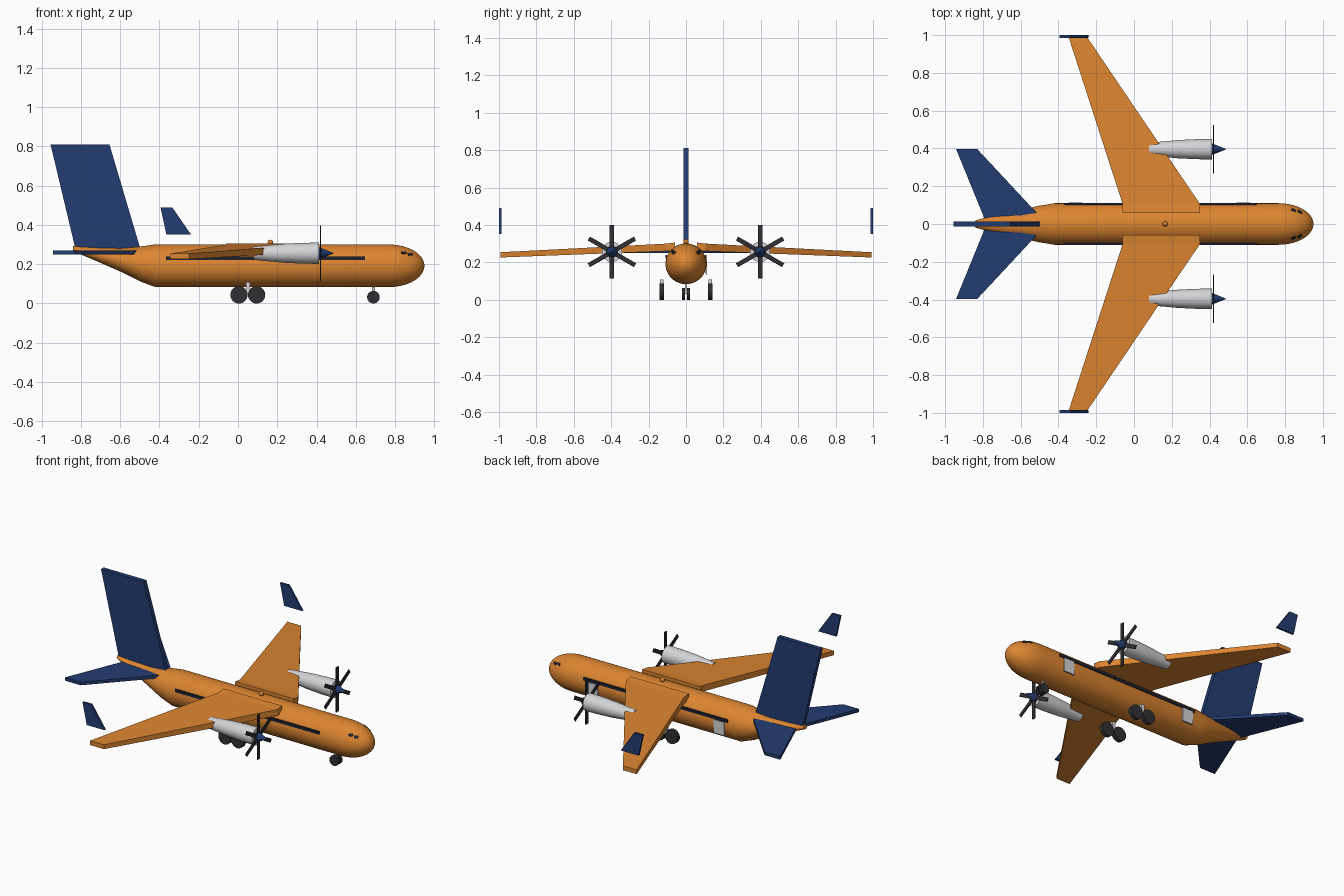
import bpy, bmesh, math
from mathutils import Vector, Matrix

if "Cube" in bpy.data.objects:
    bpy.data.objects.remove(bpy.data.objects["Cube"])


def material(name, r, g, b):
    m = bpy.data.materials.new(name)
    m.diffuse_color = (r, g, b, 1)
    m.use_nodes = True
    m.node_tree.nodes["Principled BSDF"].inputs["Base Color"].default_value = m.diffuse_color
    return m


ORANGE = material("orange paint", 0.72, 0.235, 0.03)
NAVY = material("navy paint", 0.016, 0.045, 0.165)
GREY = material("light grey metal", 0.66, 0.66, 0.68)
RUBBER = material("dark rubber", 0.03, 0.03, 0.034)
GLASS = material("dark glass", 0.012, 0.016, 0.03)


def finish(name, bm, mat, smooth=False):
    bmesh.ops.recalc_face_normals(bm, faces=bm.faces)
    me = bpy.data.meshes.new(name)
    bm.to_mesh(me)
    bm.free()
    me.materials.append(mat)
    ob = bpy.data.objects.new(name, me)
    bpy.context.collection.objects.link(ob)
    if smooth:
        bpy.ops.object.select_all(action='DESELECT')
        ob.select_set(True)
        bpy.context.view_layer.objects.active = ob
        bpy.ops.object.shade_smooth_by_angle(angle=math.radians(35))
    return ob


def loft(name, rings, mat, smooth=False):
    """Skin closed rings of points and cap both ends."""
    bm = bmesh.new()
    vs = [[bm.verts.new(p) for p in ring] for ring in rings]
    n = len(vs[0])
    for a, b in zip(vs, vs[1:]):
        for i in range(n):
            bm.faces.new((a[i], a[(i + 1) % n], b[(i + 1) % n], b[i]))
    bm.faces.new(vs[0])
    bm.faces.new(vs[-1])
    return finish(name, bm, mat, smooth)


def tube(name, stations, mat, y=0, sides=32):
    """Stations along x: (x, centre z, half width, half height)."""
    ang = [2 * math.pi * i / sides for i in range(sides)]
    return loft(name, [[(x, y + ry * math.cos(a), z + rz * math.sin(a)) for a in ang]
                       for x, z, ry, rz in stations], mat, True)


def plate(name, outline, y0, y1, mat):
    """Extrude an x-z outline between two y values."""
    return loft(name, [[(x, y, z) for x, z in outline] for y in (y0, y1)], mat)


def box(name, centre, size, mat, rot=Matrix()):
    bm = bmesh.new()
    bmesh.ops.create_cube(bm, size=1, matrix=Matrix.Translation(centre) @ rot @ Matrix.Diagonal((*size, 1)))
    return finish(name, bm, mat)


def wheel(name, x, y, r, width):
    bm = bmesh.new()
    bmesh.ops.create_cone(bm, cap_ends=True, segments=28, radius1=r, radius2=r, depth=width,
                          matrix=Matrix.Translation((x, y, r)) @ Matrix.Rotation(math.pi / 2, 4, 'X'))
    return finish(name, bm, RUBBER, True)


# Fuselage: rising tail cone, straight cabin, elliptical nose
body = [(x, (t + b) / 2, w, (t - b) / 2) for x, t, b, w in (
    (-0.84, 0.294, 0.266, 0.02), (-0.73, 0.286, 0.220, 0.046), (-0.60, 0.282, 0.163, 0.075),
    (-0.50, 0.290, 0.113, 0.097), (-0.42, 0.301, 0.083, 0.11))]
NX, NL, NR, NZ = 0.765, 0.185, 0.11, 0.192
for i in range(13):
    a = math.pi / 2 * min(i / 12, 0.985)
    body.append((NX + NL * math.sin(a), NZ, NR * math.cos(a), 0.109 * math.cos(a)))
tube("fuselage", body, ORANGE, sides=48)

# Roof antenna dome
bm = bmesh.new()
bmesh.ops.create_uvsphere(bm, u_segments=16, v_segments=10, radius=0.014,
                          matrix=Matrix.Translation((0.165, 0, 0.311)))
finish("antenna_dome", bm, ORANGE, True)

# Tail fin
plate("tail_fin", [(-0.955, 0.81), (-0.655, 0.81), (-0.495, 0.27), (-0.83, 0.285)], -0.014, 0.014, NAVY)

for s, side in ((1, "left"), (-1, "right")):
    # Wing: straight root box, then swept and tapered with slight droop
    wing = [(0.058, -0.06, 0.35, 0.262, 0.306), (0.105, -0.06, 0.35, 0.260, 0.300),
            (0.992, -0.347, -0.25, 0.226, 0.254)]
    loft(side + "_wing", [[(x0, s * y, zb), (x1, s * y, zb), (x1, s * y, zt), (x0, s * y, zt)]
                          for y, x0, x1, zb, zt in wing], ORANGE)

    # Winglet, set above the wing tip
    plate(side + "_winglet", [(-0.395, 0.49), (-0.335, 0.49), (-0.24, 0.352), (-0.365, 0.352)],
          s * 0.986, s * 1.0, NAVY)

    # Tailplane
    tail = [(0.0, -0.78, -0.46), (0.397, -0.942, -0.83)]
    loft(side + "_tailplane", [[(x0, s * y, 0.25), (x1, s * y, 0.25), (x1, s * y, 0.27), (x0, s * y, 0.27)]
                               for y, x0, x1 in tail], NAVY)

    # Engine nacelle, spinner and six-bladed propeller
    ey, ez = s * 0.396, 0.256
    tube(side + "_nacelle", [(x, ez, r, r) for x, r in
                             ((0.08, 0.034), (0.23, 0.048), (0.33, 0.053), (0.412, 0.054))], GREY, ey)
    tube(side + "_spinner", [(x, ez, r, r) for x, r in ((0.41, 0.032), (0.487, 0.001))], NAVY, ey, 24)
    for k in range(6):
        rot = Matrix.Rotation(k * math.pi / 3, 4, 'X')
        box(f"{side}_blade_{k + 1}", Vector((0.421, ey, ez)) + rot @ Vector((0, 0, 0.0775)),
            (0.006, 0.024, 0.13), RUBBER, rot)

    # Cabin window strip
    box(side + "_window_strip", (0.14, s * 0.106, 0.23), (1.015, 0.0095, 0.018), GLASS)

    # Cockpit windows: thin panes lying against the nose
    for k, x in enumerate((0.845, 0.878)):
        r = math.sqrt(1 - ((x - NX) / NL) ** 2) * NR
        a = math.radians(42)
        p = Vector((x, s * r * math.cos(a), NZ + r * math.sin(a)))
        n = Vector(((x - NX) / NL ** 2, p.y / NR ** 2, (p.z - NZ) / NR ** 2))
        box(f"{side}_cockpit_window_{k + 1}", p, (0.016, 0.026, 0.005), GLASS,
            n.to_track_quat('Z', 'X').to_matrix().to_4x4())

    # Main gear: strut with two wheels in line
    box(side + "_gear_strut", (0.05, s * 0.13, 0.078), (0.02, 0.02, 0.062), GREY)
    for x, end in ((0.005, "rear"), (0.095, "front")):
        wheel(f"{side}_{end}_main_wheel", x, s * 0.13, 0.044, 0.026)
    # Nose wheel pair
    wheel(side + "_nose_wheel", 0.69, s * 0.013, 0.032, 0.016)

# Nose gear strut
box("nose_gear_strut", (0.69, 0, 0.063), (0.014, 0.012, 0.066), GREY)

# Cabin doors, on the left side only
for x, end in ((0.58, "front"), (-0.31, "rear")):
    box(end + "_door", (x, 0.109, 0.177), (0.075, 0.009, 0.085), GREY)
